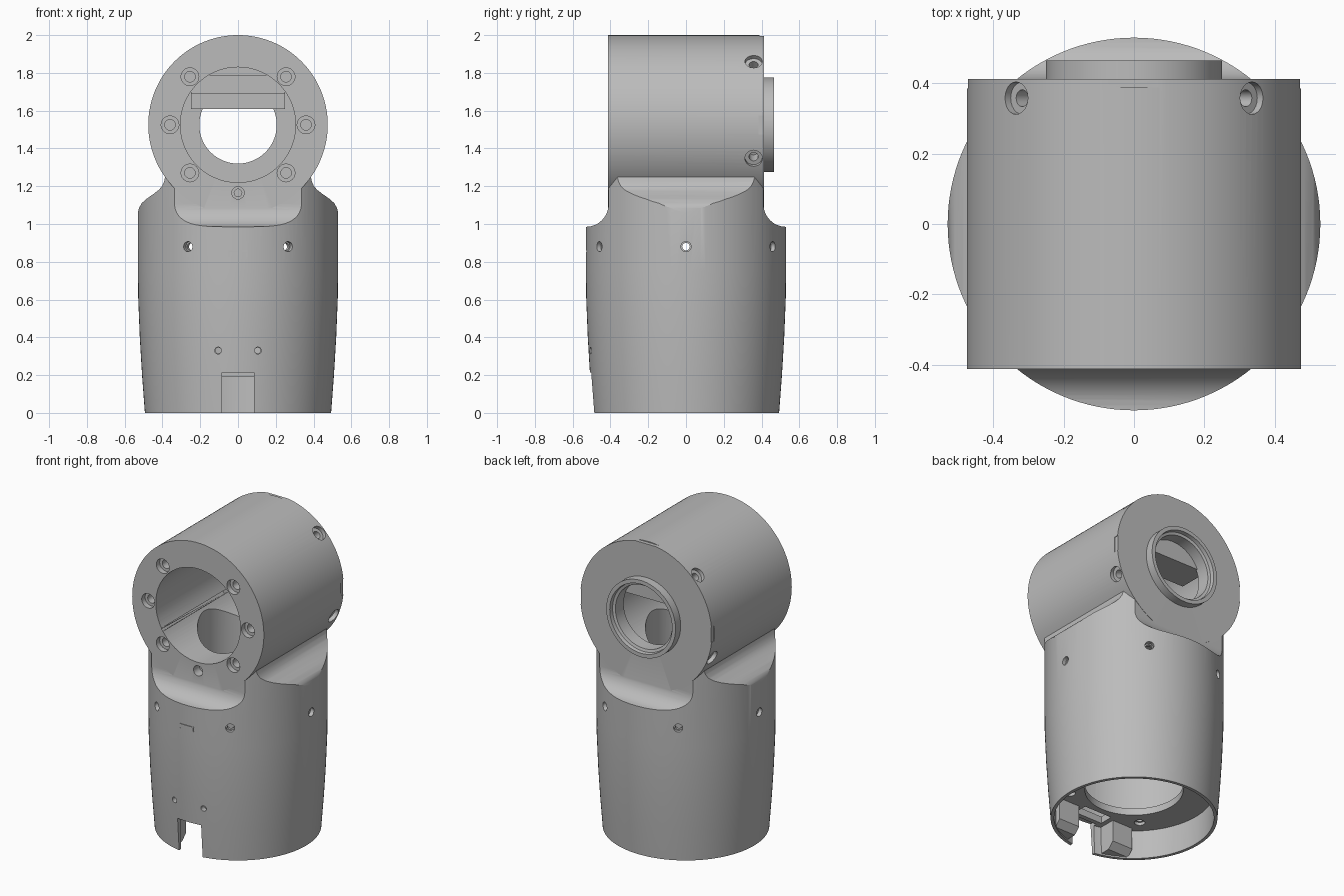
import bpy, bmesh
from math import sin, cos, pi, radians
from mathutils import Matrix, Vector

if "Cube" in bpy.data.objects:
    bpy.data.objects.remove(bpy.data.objects["Cube"])

grey = bpy.data.materials.new("warm_grey")
grey.use_nodes = True
grey.diffuse_color = (0.5, 0.5, 0.5, 1)
grey.node_tree.nodes["Principled BSDF"].inputs["Base Color"].default_value = (0.5, 0.5, 0.5, 1)

AXIS_Z = 1.525      # height of the horizontal barrel axis
BARREL_R = 0.475
BARREL_Y = 0.412


def lathe(profile, origin=(0, 0, 0), direction=(0, 0, 1), steps=96, closed=False):
    """Revolve (radius, height) points about a direction."""
    bm = bmesh.new()
    vs = [bm.verts.new((r, 0, h)) for r, h in profile]
    es = [bm.edges.new(p) for p in zip(vs, vs[1:])]
    if closed:
        es.append(bm.edges.new((vs[-1], vs[0])))
    bmesh.ops.spin(bm, geom=vs + es, cent=(0, 0, 0), axis=(0, 0, 1),
                   angle=2 * pi, steps=steps, use_merge=True)
    bmesh.ops.remove_doubles(bm, verts=bm.verts, dist=1e-5)
    turn = Vector(direction).to_track_quat('Z', 'Y').to_matrix().to_4x4()
    bm.transform(Matrix.Translation(origin) @ turn)
    return bm


def prism(points, axis, low, high):
    """Extrude a 2D outline along x or y; points are (other axis, z)."""
    bm = bmesh.new()
    place = (lambda p: (low, p[0], p[1])) if axis == 'x' else (lambda p: (p[0], low, p[1]))
    face = bm.faces.new([bm.verts.new(place(p)) for p in points])
    out = bmesh.ops.extrude_face_region(bm, geom=[face], use_keep_orig=True)
    step = Vector((high - low, 0, 0)) if axis == 'x' else Vector((0, high - low, 0))
    bmesh.ops.translate(bm, vec=step, verts=[v for v in out["geom"] if isinstance(v, bmesh.types.BMVert)])
    return bm


def box(x0, x1, y0, y1, z0, z1):
    return prism([(x0, z0), (x1, z0), (x1, z1), (x0, z1)], 'y', y0, y1)


def make(name, parts):
    """Gather bmesh parts into one object, all facing outward."""
    total = bmesh.new()
    for part in parts:
        part.normal_update()
        bmesh.ops.recalc_face_normals(part, faces=part.faces)
        part.normal_update()
        if part.calc_volume(signed=True) < 0:
            bmesh.ops.reverse_faces(part, faces=part.faces)
        temp = bpy.data.meshes.new("part")
        part.to_mesh(temp)
        total.from_mesh(temp)
        part.free()
        bpy.data.meshes.remove(temp)
    mesh = bpy.data.meshes.new(name)
    total.to_mesh(mesh)
    total.free()
    mesh.materials.append(grey)
    obj = bpy.data.objects.new(name, mesh)
    bpy.context.collection.objects.link(obj)
    return obj


def combine(obj, operation, parts):
    """Apply a boolean and discard the helper."""
    helper = make("helper", parts)
    mod = obj.modifiers.new("bool", 'BOOLEAN')
    mod.operation, mod.object, mod.solver = operation, helper, 'EXACT'
    graph = bpy.context.evaluated_depsgraph_get()
    result = bpy.data.meshes.new_from_object(obj.evaluated_get(graph))
    obj.modifiers.clear()
    obj.data = result
    bpy.data.objects.remove(helper)


def screw_hole(origin, direction, wide, narrow, step, depth):
    """Counterbored hole going inward from a surface point."""
    return lathe([(0, -0.04), (wide, -0.04), (wide, step), (narrow, step),
                  (narrow, depth), (0, depth)], origin, direction, 24)


def mirrored(half):
    return half + [(-a, z) for a, z in reversed(half)]


# Sleeve, narrowed to a neck with filleted front and back
housing = make("housing", [lathe([(0, 0), (0.493, 0), (0.508, 0.2), (0.52, 0.4), (0.528, 0.6),
                                  (0.53, 0.75), (0.53, 1.5), (0, 1.5)], steps=128)])
fillet = [(0.53 - 0.12 * sin(a), 1.105 - 0.12 * cos(a)) for a in [i * pi / 24 for i in range(13)]]
combine(housing, 'INTERSECT',
        [prism(mirrored([(0.7, -0.1), (0.7, 0.985)] + fillet + [(0.41, 1.6)]), 'x', -0.8, 0.8)])
shoulder = [(0.7, -0.1), (0.7, 1.06), (0.53, 1.06), (0.524, 1.085), (0.51, 1.11), (0.485, 1.133),
            (0.45, 1.157), (0.42, 1.18), (0.402, 1.2), (0.391, 1.225), (0.386, 1.25),
            (0.37, 1.3), (0.37, 1.6)]
combine(housing, 'INTERSECT', [prism(mirrored(shoulder), 'y', -0.8, 0.8)])

# Horizontal barrel
combine(housing, 'UNION', [lathe([(0, -BARREL_Y), (BARREL_R, -BARREL_Y), (BARREL_R, BARREL_Y),
                                  (0, BARREL_Y)], (0, 0, AXIS_Z), (0, 1, 0), 128)])

# Sleeve cavity with internal flange and neck passage, then barrel bore
combine(housing, 'DIFFERENCE', [lathe([(0, -0.1), (0.47, -0.1), (0.478, 0.19), (0.29, 0.19), (0.29, 0.235),
                                       (0.478, 0.235), (0.485, 0.93), (0.24, 0.93), (0.24, 1.36), (0, 1.36)])])
combine(housing, 'DIFFERENCE', [lathe([(0, -0.6), (0.305, -0.6), (0.305, 0.35), (0.205, 0.35),
                                       (0.205, 0.6), (0, 0.6)], (0, 0, AXIS_Z), (0, 1, 0))])

# Screw holes in the barrel face, barrel sides, sleeve wall and flange
holes = []
for deg in (0, 45, 135, 180, 225, 315):
    a = radians(deg)
    holes.append(screw_hole((0.36 * cos(a), -BARREL_Y, AXIS_Z + 0.36 * sin(a)), (0, 1, 0),
                            0.047, 0.028, 0.035, 0.1))
holes.append(screw_hole((0, -BARREL_Y, 1.165), (0, 1, 0), 0.033, 0.02, 0.06, 0.07))
for deg in (45, 135, 202, 338):
    d = Vector((cos(radians(deg)), 0, sin(radians(deg))))
    holes.append(screw_hole(Vector((0, 0.358, AXIS_Z)) + d * BARREL_R, -d, 0.046, 0.024, 0.025, 0.11))
for k in range(6):
    d = Vector((cos(k * pi / 3), sin(k * pi / 3), 0))
    holes.append(screw_hole(d * 0.53 + Vector((0, 0, 0.88)), -d, 0.027, 0.02, 0.025, 0.1))
for deg in (0, 45, 90, 135, 180, 225, 315):
    a = radians(deg)
    holes.append(screw_hole((0.38 * cos(a), 0.38 * sin(a), 0.19), (0, 0, 1), 0.032, 0.02, 0.02, 0.08))
for x in (-0.105, 0.105):
    holes.append(screw_hole((x, -0.52, 0.33), (0, 1, 0), 0.018, 0.015, 0.05, 0.1))
combine(housing, 'DIFFERENCE', holes)

# Cable notch, flange slot, seam tab grooves and rear key recesses
edge = BARREL_R - 0.006
combine(housing, 'DIFFERENCE', [
    box(-0.085, 0.085, -0.7, -0.45, -0.1, 0.215),
    box(-0.1, 0.1, -0.42, -0.33, 0.16, 0.3),
    box(-0.05, 0.05, -0.6, -0.525, 0.853, 0.86),
    box(-0.05, -0.045, -0.6, -0.525, 0.825, 0.85),
    box(0.045, 0.05, -0.6, -0.525, 0.825, 0.85),
    box(-0.08, 0.08, 0.388, 0.5, AXIS_Z + edge, 2.1),
    box(edge, 0.6, 0.385, 0.5, 1.475, 1.575),
    box(-0.6, -edge, 0.385, 0.5, 1.475, 1.575),
])

# Raised collar around the rear opening
collar = make("rear_collar", [lathe([(0.205, 0.4), (0.25, 0.4), (0.25, 0.465), (0.225, 0.465),
                                     (0.222, 0.44), (0.205, 0.435)],
                                    (0, 0, AXIS_Z), (0, 1, 0), closed=True)])

# Stepped bar across the top of the bore
bar = make("bore_bar", [prism([(0.15, 1.61), (0.36, 1.61), (0.36, 1.79), (0.24, 1.79),
                               (0.24, 1.69), (0.15, 1.69)], 'x', -0.25, 0.25)])

# Guide blocks either side of the cable notch, trimmed to the sleeve wall
blocks = make("guide_blocks", [prism([(-0.35, 0.05), (-0.39, 0.01), (-0.5, 0.01), (-0.5, 0.2), (-0.35, 0.2)],
                                     'x', s * 0.13, s * 0.28) for s in (-1, 1)])
combine(blocks, 'INTERSECT', [lathe([(0, -0.1), (0.482, -0.1), (0.482, 0.4), (0, 0.4)])])

# Smooth curved walls, crisp edges
bpy.ops.object.select_all(action='DESELECT')
for obj in (housing, collar, bar, blocks):
    obj.select_set(True)
bpy.context.view_layer.objects.active = housing
bpy.ops.object.shade_smooth_by_angle(angle=radians(30))
